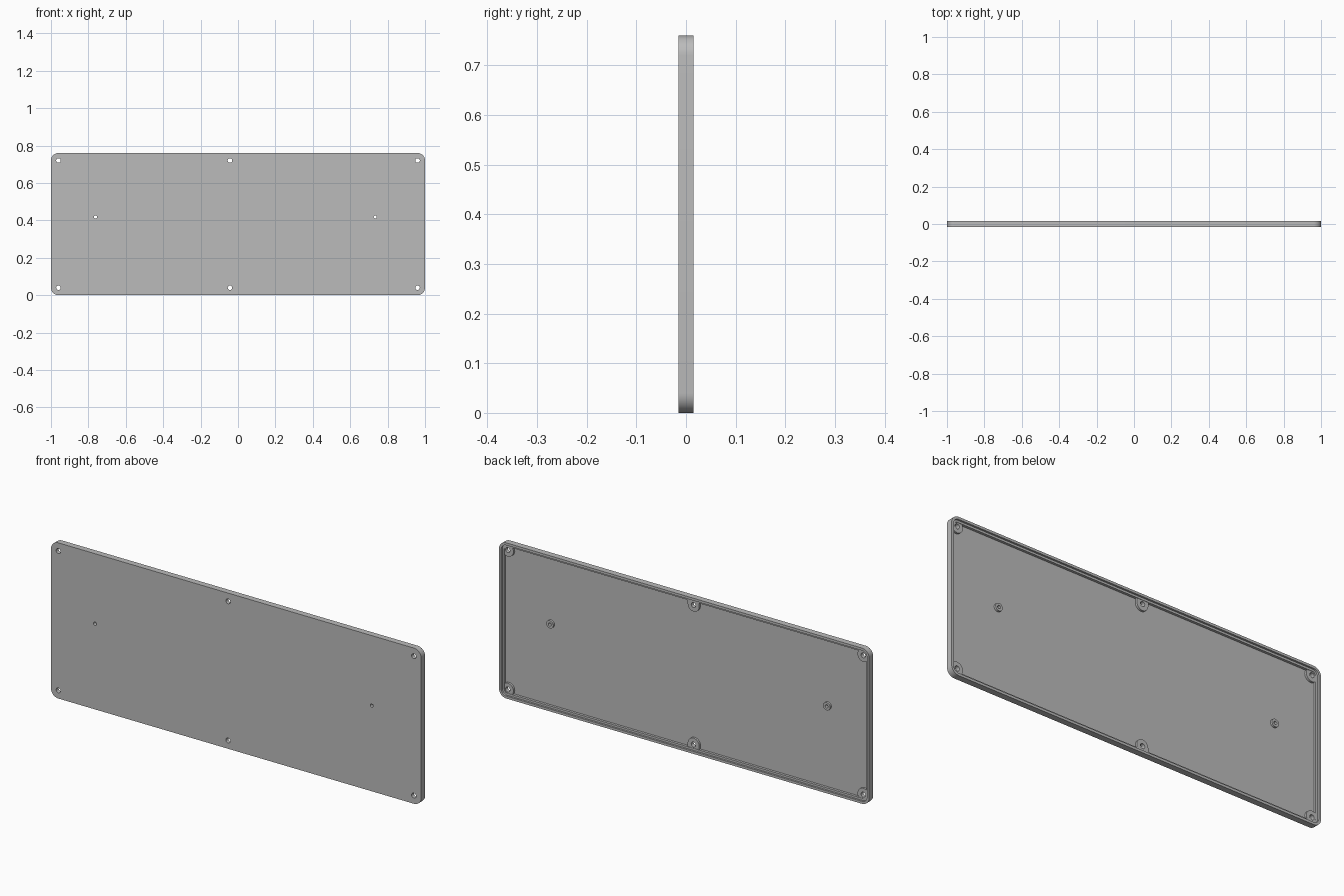
import bpy, bmesh, math

if "Cube" in bpy.data.objects:
    bpy.data.objects.remove(bpy.data.objects["Cube"], do_unlink=True)

W, H, R = 1.0, 0.76, 0.04          # half width, height, corner radius
FRONT, BACK = -0.015, 0.015
FLOOR, LEDGE, BOSS = -0.006, 0.006, 0.004
EDGE = 0.04                        # screw distance from the border

grey = bpy.data.materials.new("plain grey")
grey.use_nodes = True
colour = (0.5, 0.5, 0.5, 1)
grey.diffuse_color = colour
grey.node_tree.nodes["Principled BSDF"].inputs["Base Color"].default_value = colour


def outline(inset, steps=10):
    """Rounded rectangle in x and z, pulled in from the border."""
    r = R - inset
    points = []
    corners = ((W - R, H - R), (R - W, H - R), (R - W, R), (W - R, R))
    for k, (cx, cz) in enumerate(corners):
        for i in range(steps + 1):
            a = math.pi / 2 * (k + i / steps)
            points.append((cx + r * math.cos(a), cz + r * math.sin(a)))
    return points


def loft(name, rings):
    """Solid through a list of (outline, y) rings, capped at both ends."""
    bm = bmesh.new()
    loops = [[bm.verts.new((x, y, z)) for x, z in pts] for pts, y in rings]
    n = len(loops[0])
    for a, b in zip(loops, loops[1:]):
        for i in range(n):
            j = (i + 1) % n
            bm.faces.new((a[i], a[j], b[j], b[i]))
    bm.faces.new(loops[0])
    bm.faces.new(loops[-1])
    bmesh.ops.recalc_face_normals(bm, faces=bm.faces)
    mesh = bpy.data.meshes.new(name)
    bm.to_mesh(mesh)
    bm.free()
    mesh.materials.append(grey)
    ob = bpy.data.objects.new(name, mesh)
    bpy.context.collection.objects.link(ob)
    return ob


def circle(x, z, r, n=32):
    return [(x + r * math.cos(2 * math.pi * i / n),
             z + r * math.sin(2 * math.pi * i / n)) for i in range(n)]


def tab(x, z, r, side, n=20):
    """U shape whose straight end reaches the wall on the given side."""
    end = z + side * 0.03
    arc = [(x + r * math.cos(math.pi * i / n),
            z - side * r * math.sin(math.pi * i / n)) for i in range(n + 1)]
    return [(x + r, end)] + arc + [(x - r, end)]


def combine(target, tool, operation):
    """Apply one boolean and drop its tool."""
    tool.hide_render = True
    mod = target.modifiers.new("join", "BOOLEAN")
    mod.operation, mod.solver, mod.object = operation, "EXACT", tool
    bpy.context.view_layer.objects.active = target
    bpy.ops.object.modifier_apply(modifier=mod.name)
    bpy.data.objects.remove(tool, do_unlink=True)


# Shallow tray with a stepped rim, open at the back
panel = loft("cover_panel", [
    (outline(0), FRONT), (outline(0), BACK),
    (outline(0.012), BACK), (outline(0.012), LEDGE),
    (outline(0.022), LEDGE), (outline(0.022), FLOOR)])

# Screw bosses at corners and middle of the long edges, two small standoffs
under = FLOOR - 0.004
holes = []
for z, side in ((EDGE, -1), (H - EDGE, 1)):
    for x in (EDGE - W, -0.043, W - EDGE):
        shape = tab(x, z, 0.031, side) if abs(x) < 0.5 else circle(x, z, 0.031)
        combine(panel, loft("screw_boss", [(shape, under), (shape, BOSS)]), "UNION")
        holes.append((x, z, 0.012))
for x in (-0.762, 0.733):
    shape = circle(x, 0.418, 0.019)
    combine(panel, loft("standoff", [(shape, under), (shape, BOSS)]), "UNION")
    holes.append((x, 0.418, 0.008))

# Screw holes right through
for x, z, r in holes:
    shape = circle(x, z, r, 24)
    combine(panel, loft("hole_cutter", [(shape, -0.05), (shape, 0.05)]), "DIFFERENCE")

bpy.ops.object.select_all(action="DESELECT")
panel.select_set(True)
bpy.context.view_layer.objects.active = panel
bpy.ops.object.shade_smooth_by_angle(angle=math.radians(30))
